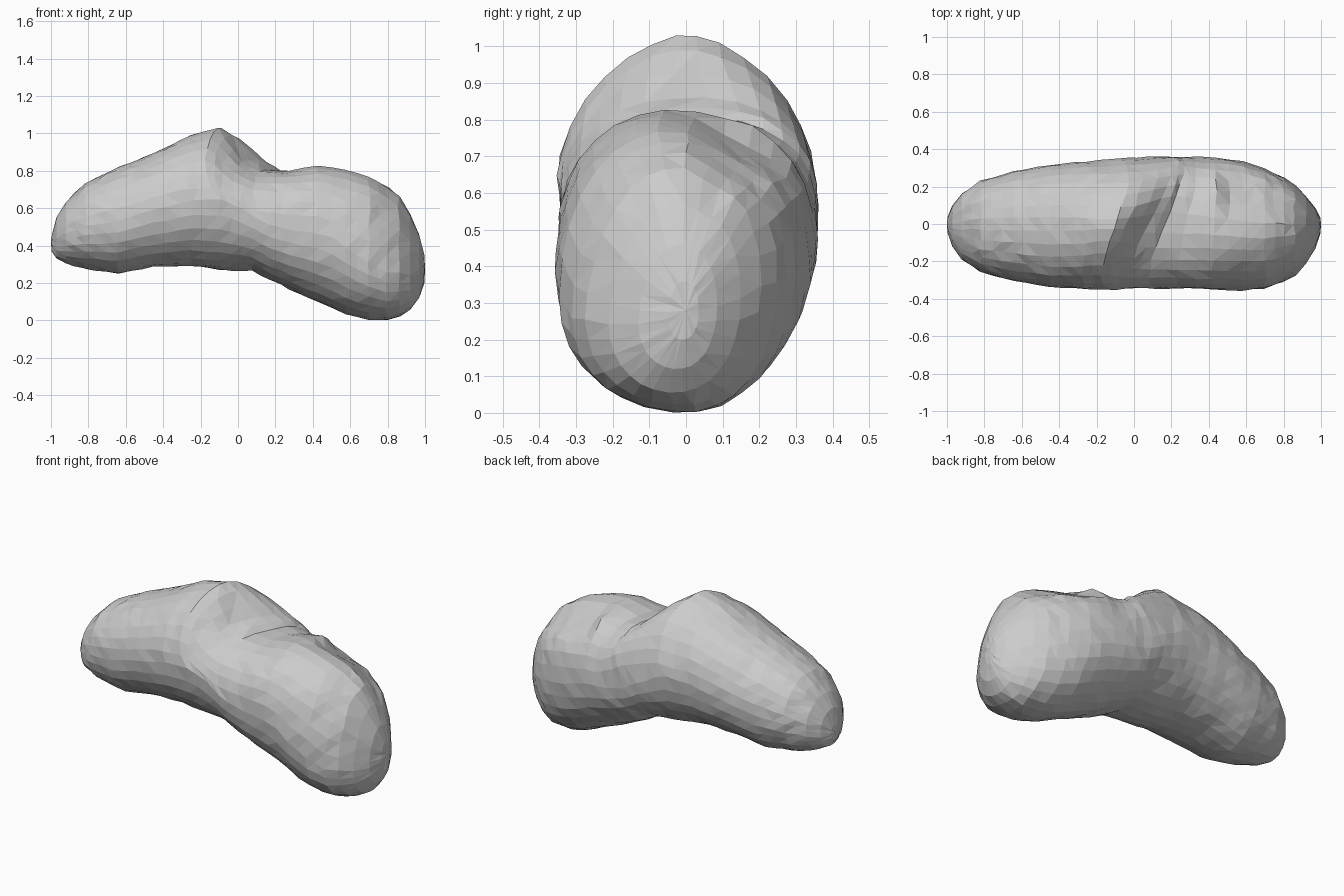
import bpy, bmesh, math, random

if "Cube" in bpy.data.objects:
    bpy.data.objects.remove(bpy.data.objects["Cube"])

random.seed(4)

# Stations along the body: x, bottom z, top z, front y, back y
STATIONS = [
    (-0.995, 0.37, 0.46, -0.05, 0.04), (-0.97, 0.33, 0.55, -0.12, 0.10),
    (-0.92, 0.305, 0.63, -0.19, 0.165), (-0.82, 0.275, 0.735, -0.26, 0.23),
    (-0.64, 0.25, 0.82, -0.305, 0.28), (-0.45, 0.285, 0.895, -0.335, 0.315),
    (-0.25, 0.29, 0.99, -0.35, 0.335), (-0.10, 0.27, 1.03, -0.35, 0.35),
    (-0.04, 0.265, 0.99, -0.345, 0.352), (0.08, 0.265, 0.86, -0.345, 0.36),
    (0.17, 0.215, 0.805, -0.345, 0.36), (0.28, 0.165, 0.80, -0.345, 0.36),
    (0.43, 0.10, 0.83, -0.35, 0.355), (0.58, 0.03, 0.805, -0.355, 0.335),
    (0.70, 0.003, 0.77, -0.345, 0.295), (0.80, 0.003, 0.71, -0.31, 0.25),
    (0.86, 0.02, 0.67, -0.275, 0.205), (0.92, 0.055, 0.57, -0.21, 0.15),
    (0.97, 0.12, 0.46, -0.13, 0.085), (0.995, 0.20, 0.36, -0.05, 0.035),
]
SIDES = 30


def bump(x, centre, width):
    return math.exp(-((x - centre) / width) ** 2)


def ramp(x, a, b):
    return max(0, min(1, (x - a) / (b - a)))


def section_point(row, i):
    x, zb, zt, yf, yb = row
    a = 2 * math.pi * i / SIDES
    c, s = math.cos(a), math.sin(a)
    n, cy = 2.1, 0
    if s > 0:
        # pointed crest at the hump, fuller shoulders across the saddle
        n -= 0.4 * bump(x, -0.12, 0.17)
        if c > 0:
            n += 0.6 * bump(x, 0.15, 0.13) + 0.2 * ramp(x, 0.4, 0.6)
        else:
            n += 0.3 * bump(x, 0.25, 0.2) - 0.3 * ramp(x, 0.7, 0.88)
        cy = -0.04 * ramp(x, 0.35, 0.65)
    if abs(x) > 0.9:
        cy = (yf + yb) / 2
    u = math.copysign(abs(c) ** (2 / n), c)
    v = math.copysign(abs(s) ** (2 / n), s)
    y = cy + u * ((yb - cy) if u > 0 else (cy - yf))
    # the front of the far lump bulges lower down
    frac = 0.5 - (0.14 * ramp(x, 0.5, 0.8) if c < 0 else 0)
    zc = zb + (zt - zb) * frac
    z = zc + v * ((zt - zc) if v > 0 else (zc - zb))
    if v > 0:
        # sloping bevel over the back of the far lump
        cut = zt - 0.6 * max(0, y) * ramp(x, 0.36, 0.52)
        z = min(z, max(cut, zc))
        # slant the saddle valley diagonally across the top
        x += 0.5 * y * math.sqrt(v) * bump(x, 0.05, 0.25)
    # lightly uneven carved surface
    j = 0.008 if abs(row[0]) < 0.9 else 0.002
    return (x + random.uniform(-j, j), y + random.uniform(-j, j) * 0.4,
            max(0, z + random.uniform(-j, j) * 0.4))


# Fill in intermediate stations
rows = []
for a, b in zip(STATIONS, STATIONS[1:]):
    steps = max(1, round((b[0] - a[0]) / 0.06))
    rows += [tuple(p + (q - p) * k / steps for p, q in zip(a, b)) for k in range(steps)]
rows.append(STATIONS[-1])

# Boulder body: loft the rings and close both ends
bm = bmesh.new()
rings = [[bm.verts.new(section_point(r, i)) for i in range(SIDES)] for r in rows]
for r0, r1 in zip(rings, rings[1:]):
    for i in range(SIDES):
        k = (i + 1) % SIDES
        bm.faces.new((r0[i], r0[k], r1[k], r1[i]))
for ring, tip in ((rings[0], (-1, 0, 0.42)), (rings[-1], (1, 0, 0.28))):
    t = bm.verts.new(tip)
    for i in range(SIDES):
        bm.faces.new((ring[i], ring[(i + 1) % SIDES], t))
bmesh.ops.triangulate(bm, faces=bm.faces[:])
bmesh.ops.recalc_face_normals(bm, faces=bm.faces[:])
mesh = bpy.data.meshes.new("boulder")
bm.to_mesh(mesh)
bm.free()
boulder = bpy.data.objects.new("boulder", mesh)
bpy.context.collection.objects.link(boulder)
